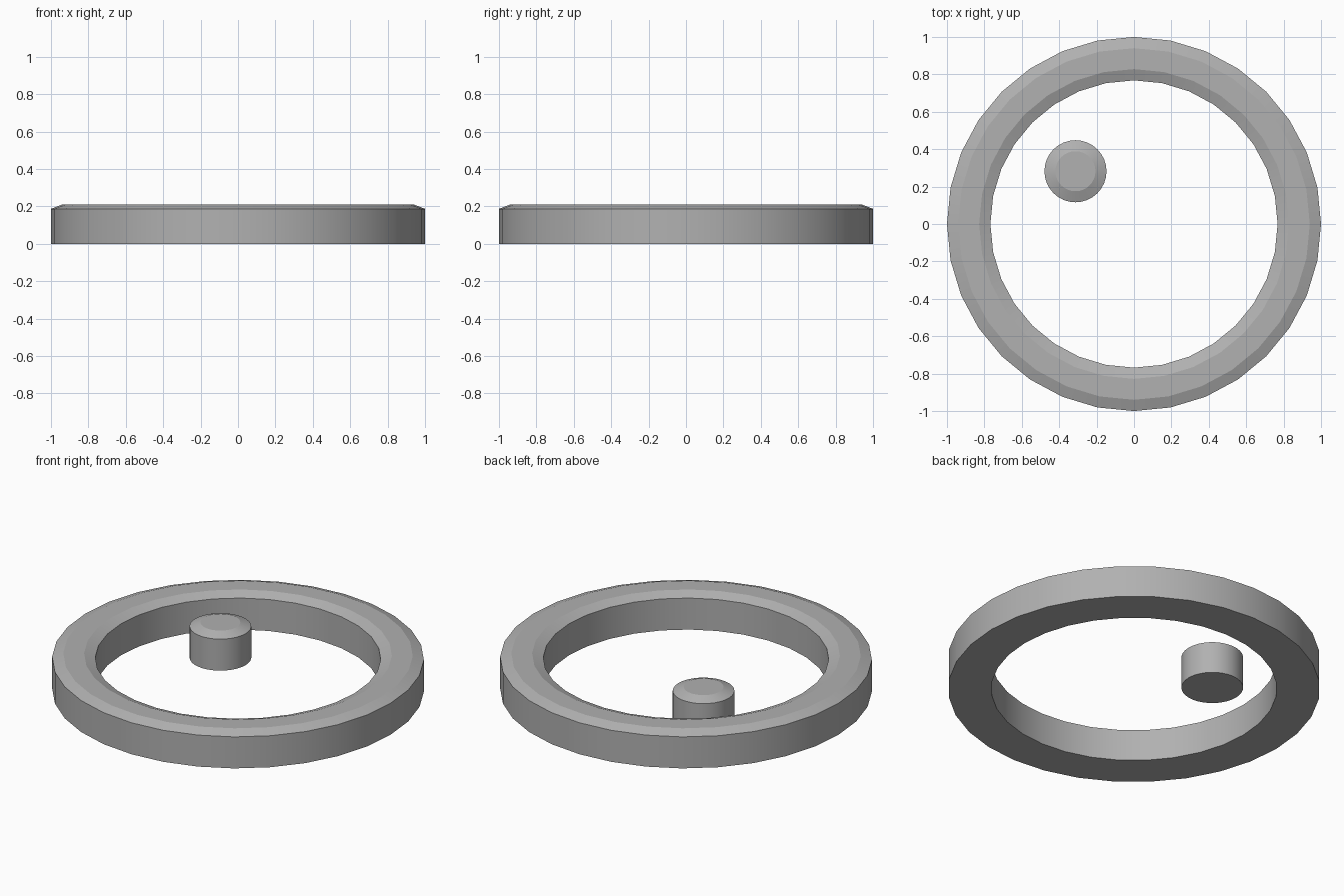
import bpy, bmesh, math

if "Cube" in bpy.data.objects:
    bpy.data.objects.remove(bpy.data.objects["Cube"])

SIDES = 32
RIM_Z, TOP_Z = 0.187, 0.21

# Dark grey shared by both parts
grey = bpy.data.materials.new("dark_grey")
grey.diffuse_color = (0.44, 0.44, 0.44, 1)
grey.use_nodes = True
grey.node_tree.nodes["Principled BSDF"].inputs["Base Color"].default_value = grey.diffuse_color


def add_object(name, bm, location):
    bmesh.ops.recalc_face_normals(bm, faces=bm.faces)
    mesh = bpy.data.meshes.new(name)
    bm.to_mesh(mesh)
    bm.free()
    mesh.materials.append(grey)
    obj = bpy.data.objects.new(name, mesh)
    obj.location = location
    bpy.context.collection.objects.link(obj)
    bpy.ops.object.select_all(action='DESELECT')
    obj.select_set(True)
    bpy.context.view_layer.objects.active = obj
    bpy.ops.object.shade_smooth_by_angle(angle=math.radians(18))
    return obj


def lathe(name, profile, closed, location=(0, 0, 0)):
    """Spin (radius, z) points; closed joins last to first, otherwise caps ends."""
    bm = bmesh.new()
    loops = []
    for r, z in profile:
        loops.append([bm.verts.new((r * math.cos(2 * math.pi * i / SIDES),
                                    r * math.sin(2 * math.pi * i / SIDES), z))
                      for i in range(SIDES)])
    pairs = list(zip(loops, loops[1:]))
    if closed:
        pairs.append((loops[-1], loops[0]))
    else:
        bm.faces.new(loops[0])
        bm.faces.new(loops[-1])
    for a, b in pairs:
        for i in range(SIDES):
            j = (i + 1) % SIDES
            bm.faces.new((a[i], a[j], b[j], b[i]))
    return add_object(name, bm, location)


# Outer ring with both top edges chamfered
lathe("outer_ring", [(1.0, 0), (1.0, RIM_Z), (0.94, TOP_Z),
                     (0.828, TOP_Z), (0.768, RIM_Z), (0.768, 0)], True)

# Off-centre round peg with a chamfered top
lathe("round_peg", [(0.166, 0), (0.166, RIM_Z), (0.107, TOP_Z)], False,
      (-0.313, 0.282, 0))
